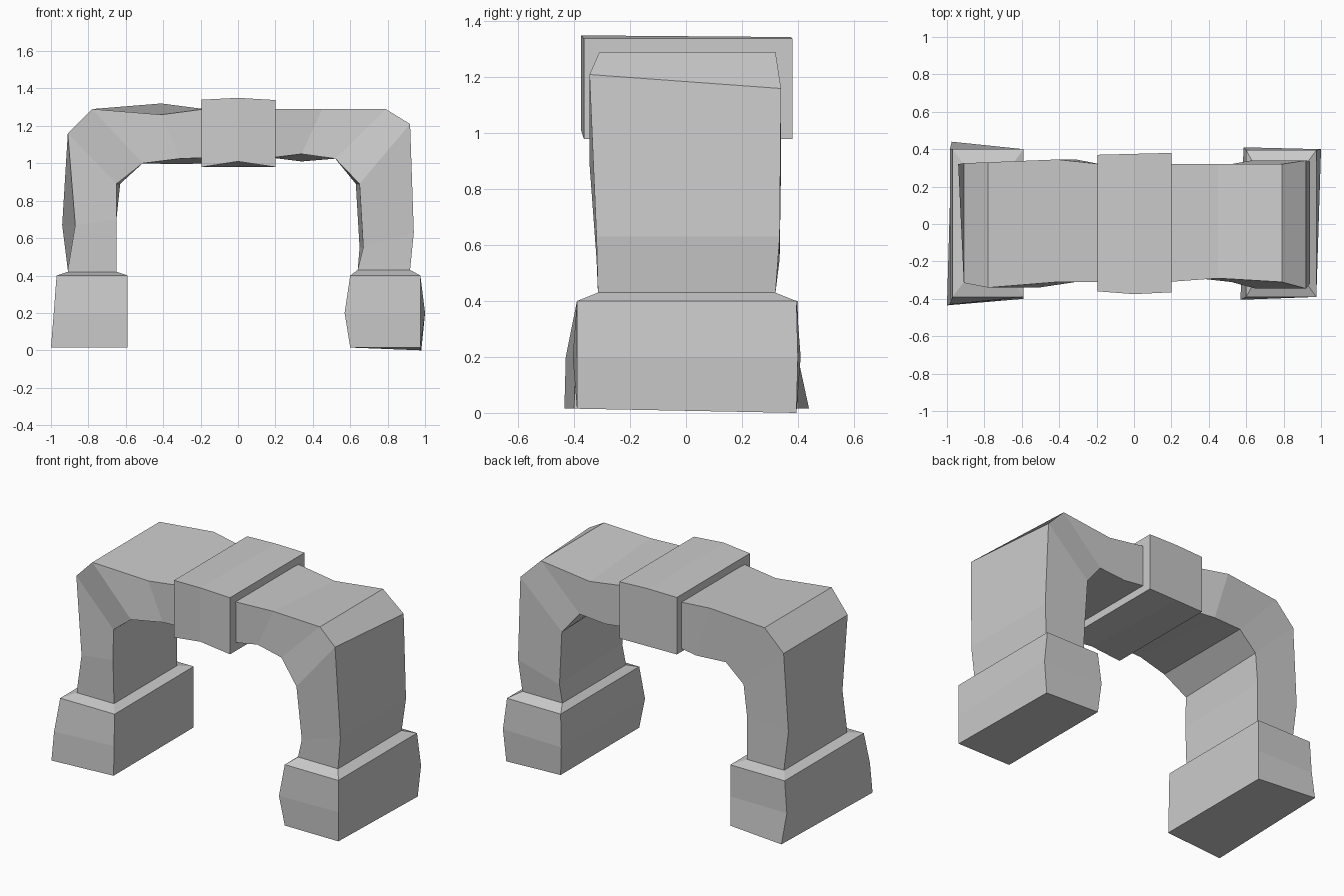
import bpy, bmesh


def loft(name, rings):
    """Skin a row of four-cornered rings and cap both ends."""
    bm = bmesh.new()
    rows = [[bm.verts.new(p) for p in ring] for ring in rings]
    for a, b in zip(rows, rows[1:]):
        for i in range(4):
            j = (i + 1) % 4
            bm.faces.new((a[i], a[j], b[j], b[i]))
    bm.faces.new(rows[0])
    bm.faces.new(rows[-1])
    bmesh.ops.recalc_face_normals(bm, faces=bm.faces)
    mesh = bpy.data.meshes.new(name)
    bm.to_mesh(mesh)
    bm.free()
    obj = bpy.data.objects.new(name, mesh)
    bpy.context.collection.objects.link(obj)
    return obj


def section(xo, zo, xi, zi, yf, yb, ox=0, oz=0, ix=0, iz=0):
    """Arch slice: outer and inner point, front and back y, then front/back skew."""
    return [(xo + ox, yf, zo + oz), (xi + ix, yf, zi + iz),
            (xi - ix, yb, zi - iz), (xo - ox, yb, zo - oz)]


def block(name, levels):
    """Stone block from corner loops (front left, front right, back right, back left)."""
    return loft(name, [[(x, y, z) for x, y in pts] for z, pts in levels])


# Left half of the arch, from the foot up to the keystone
loft("arch_left", [section(*s) for s in (
    (-.91, .40, -.65, .40, -.31, .32),
    (-.91, .43, -.65, .42, -.31, .32),
    (-.905, .67, -.65, .70, -.32, .32, .035),
    (-.91, 1.16, -.64, .89, -.315, .325, 0, 0, -.01),
    (-.78, 1.29, -.51, 1.0, -.34, .33),
    (-.41, 1.29, -.31, 1.01, -.31, .345, 0, -.03, 0, .015),
    (-.18, 1.29, -.18, 1.015, -.31, .32, 0, 0, 0, .015),
)])

# Right half of the arch, from the keystone down to the foot
loft("arch_right", [section(*s) for s in (
    (.18, 1.29, .18, 1.03, -.31, .32),
    (.45, 1.27, .34, 1.03, -.29, .32, 0, .02, 0, .02),
    (.79, 1.29, .52, 1.025, -.31, .32),
    (.92, 1.185, .64, .89, -.345, .34, 0, .025, .01),
    (.94, .63, .66, .55, -.32, .335, 0, 0, .01),
    (.92, .43, .64, .43, -.315, .32),
    (.92, .40, .64, .40, -.315, .32),
)])

# Keystone collar
loft("keystone", [section(*s) for s in (
    (-.195, 1.34, -.195, .98, -.36, .37),
    (0, 1.347, 0, .995, -.375, .375, 0, .003, 0, .015),
    (.20, 1.338, .20, .98, -.365, .38),
)])

# Foot blocks with sloped tops
block("base_left", (
    (.015, ((-1, -.435), (-.59, -.40), (-.59, .40), (-.975, .44))),
    (.20, ((-.985, -.43), (-.59, -.395), (-.59, .40), (-.985, .40))),
    (.40, ((-.97, -.39), (-.59, -.39), (-.59, .40), (-.97, .40))),
    (.42, ((-.91, -.31), (-.65, -.31), (-.65, .32), (-.91, .32))),
))
right = block("base_right", (
    (.015, ((.60, -.39), (.975, -.39), (.98, .395), (.60, .395))),
    (.20, ((.57, -.405), (.975, -.39), (1.0, .40), (.585, .41))),
    (.40, ((.60, -.39), (.975, -.39), (.975, .395), (.60, .395))),
    (.43, ((.64, -.315), (.92, -.315), (.92, .32), (.64, .32))),
))
right.data.vertices[2].co.z = 0  # lowest corner touches the ground
